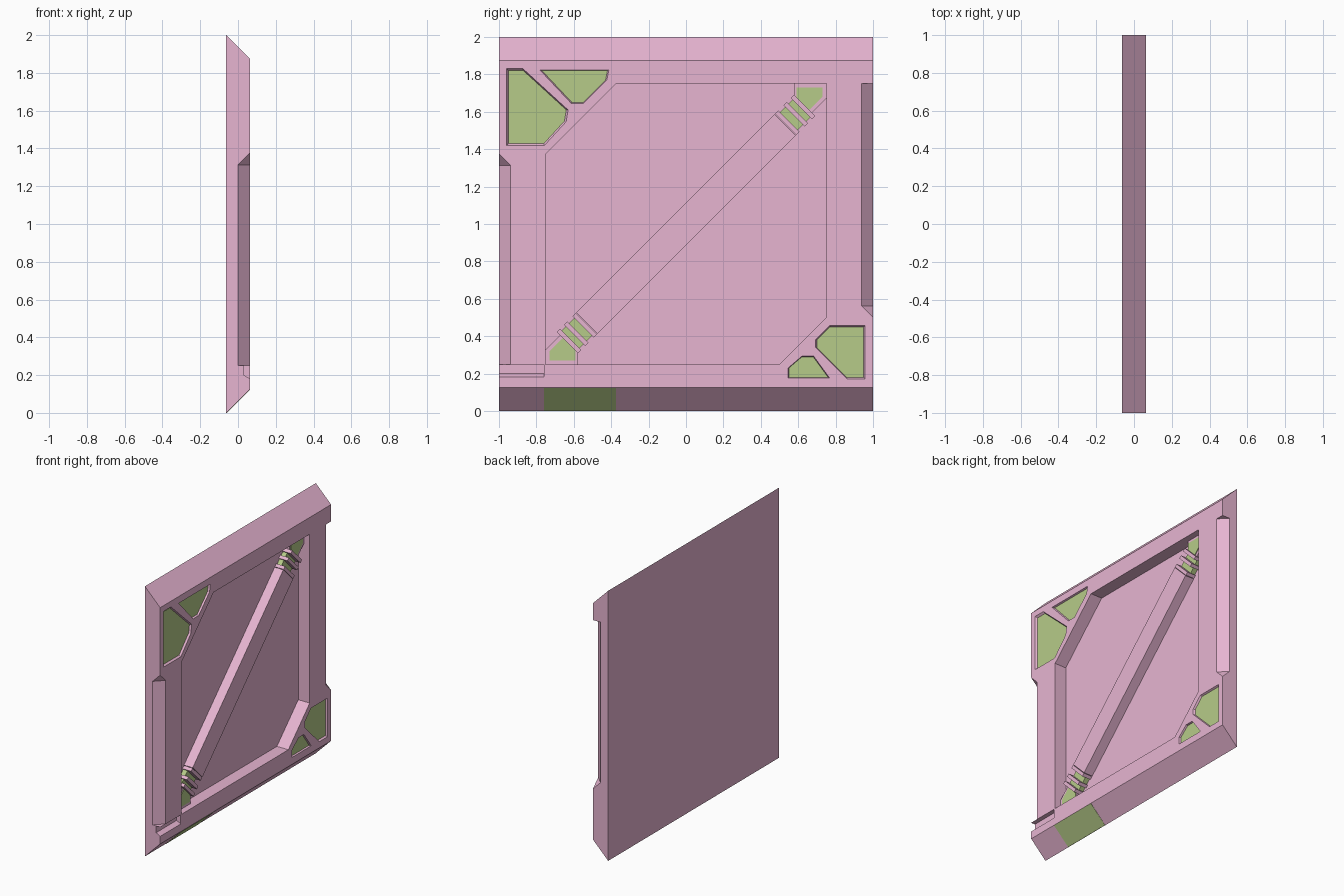
import bpy, bmesh
from math import sqrt

if "Cube" in bpy.data.objects:
    bpy.data.objects.remove(bpy.data.objects["Cube"])

X0, X1 = -0.0625, 0.0625      # back plane and front face of the panel
FLOOR = -0.03125              # floor of the large recess
BEAM_TOP = 0.04


def material(name, rgb):
    m = bpy.data.materials.new(name)
    m.diffuse_color = (*rgb, 1)
    m.use_nodes = True
    m.node_tree.nodes["Principled BSDF"].inputs["Base Color"].default_value = m.diffuse_color
    return m


PINK = material("pink_paint", (0.80, 0.46, 0.64))
GREEN = material("green_paint", (0.47, 0.60, 0.25))


def loft(name, ring_a, ring_b, mat=PINK):
    """Closed solid between two matching rings of 3D points."""
    bm = bmesh.new()
    a = [bm.verts.new(p) for p in ring_a]
    b = [bm.verts.new(p) for p in ring_b]
    n = len(a)
    bm.faces.new(a)
    bm.faces.new(b[::-1])
    for i in range(n):
        bm.faces.new((a[i], b[i], b[(i + 1) % n], a[(i + 1) % n]))
    bmesh.ops.recalc_face_normals(bm, faces=bm.faces)
    mesh = bpy.data.meshes.new(name)
    bm.to_mesh(mesh)
    bm.free()
    ob = bpy.data.objects.new(name, mesh)
    bpy.context.collection.objects.link(ob)
    mesh.materials.append(mat)
    return ob


def plate(name, yz, xa, xb, mat=PINK, grow=1.0):
    """Outline in the y-z plane, extruded along x, optionally widening."""
    cy = sum(p[0] for p in yz) / len(yz)
    cz = sum(p[1] for p in yz) / len(yz)
    outer = [(xb, cy + (y - cy) * grow, cz + (z - cz) * grow) for y, z in yz]
    return loft(name, [(xa, y, z) for y, z in yz], outer, mat)


def cut(target, cutter):
    cutter.hide_render = True
    mod = target.modifiers.new("cut", 'BOOLEAN')
    mod.operation = 'DIFFERENCE'
    mod.solver = 'EXACT'
    mod.object = cutter
    bpy.context.view_layer.objects.active = target
    bpy.ops.object.modifier_apply(modifier=mod.name)
    bpy.data.objects.remove(cutter)


# Main slab with sloped top and bottom edges
profile = [(X0, 0), (X1, 0.125), (X1, 1.875), (X0, 2)]
panel = loft("wall_panel", [(x, -1, z) for x, z in profile],
             [(x, 1, z) for x, z in profile])

# Large recess
cut(panel, plate("recess_cutter",
    [(-.75, .25), (.5, .25), (.75, .5), (.75, 1.75), (-.375, 1.75), (-.75, 1.375)],
    FLOOR, 0.2))

# Chamfers along the two side edges, each with one angled end
tri = [(-.05, 1.05), (.1125, .8875), (.1125, 1.05)]
for side, flat_z, slant_z, slant in ((-1, .25, 1.3125, .1625), (1, 1.75, .5625, -.1625)):
    flat = [(x, side * y, flat_z) for x, y in tri]
    angled = [(x, side * y, slant_z + (slant if i == 2 else 0))
              for i, (x, y) in enumerate(tri)]
    cut(panel, loft("edge_cutter", flat, angled))

# Small notch in the lower left corner
notch = [(.03, .2), (.03, .249), (.1, .249), (.1, .16)]
cut(panel, loft("notch_cutter", [(x, -1.05, z) for x, z in notch],
                [(x, -.76, z) for x, z in notch]))

# Green corner inserts in shallow bevelled pockets
inserts = {
    "upper_outer_insert": [(-.95, 1.82), (-.87, 1.82), (-.64, 1.61), (-.65, 1.55),
                           (-.76, 1.43), (-.95, 1.43)],
    "upper_inner_insert": [(-.77, 1.82), (-.42, 1.82), (-.43, 1.77), (-.55, 1.65),
                           (-.61, 1.65)],
    "lower_outer_insert": [(.70, .34), (.70, .38), (.77, .45), (.95, .45),
                           (.95, .18), (.86, .18)],
    "lower_inner_insert": [(.55, .18), (.76, .18), (.68, .29), (.62, .29), (.55, .23)],
}
for name, outline in inserts.items():
    cut(panel, plate("pocket_cutter", outline, .048, .078, grow=1.12))
    plate(name, outline, .040, .050, GREEN)

# Green patch on the bottom slope
patch = [(-.0615, .0), (.0625, .124), (.0640, .1225), (-.0600, .0)]
loft("bottom_patch", [(x, -.76, z) for x, z in patch],
     [(x, -.375, z) for x, z in patch], GREEN)


def diagonal(t, s):
    """Point t along the diagonal from the centre, s across it."""
    return ((t - s) / sqrt(2), 1 + (t + s) / sqrt(2))


def bar(name, t0, t1, half, top, mat=PINK):
    plate(name, [diagonal(t0, -half), diagonal(t1, -half),
                 diagonal(t1, half), diagonal(t0, half)], FLOOR - .005, top, mat)


# Diagonal brace
bar("diagonal_brace", -.75, .75, .08, BEAM_TOP)

# Mirrored brace ends: ribs, green slots and a pentagonal corner foot
foot = [(.58, 1.75), (.75, 1.75), (.75, 1.67), (.67, 1.59), (.58, 1.67)]
pad = [(.59, 1.73), (.73, 1.73), (.73, 1.68), (.66, 1.61), (.59, 1.67)]
for sign, label in ((1, "upper"), (-1, "lower")):
    def flip(pts):
        return [(sign * y, 1 + sign * (z - 1)) for y, z in pts]
    for i, t in enumerate((.765, .83, .885)):
        bar(f"{label}_rib_{i + 1}", sign * (t - .012), sign * (t + .012), .08, BEAM_TOP)
    for i, (ta, tb) in enumerate(((.777, .818), (.842, .873))):
        bar(f"{label}_slot_{i + 1}", sign * ta, sign * tb, .068, .005, GREEN)
    plate(f"{label}_foot", flip(foot), FLOOR - .005, .015)
    plate(f"{label}_foot_pad", flip(pad), .01, .02, GREEN)
